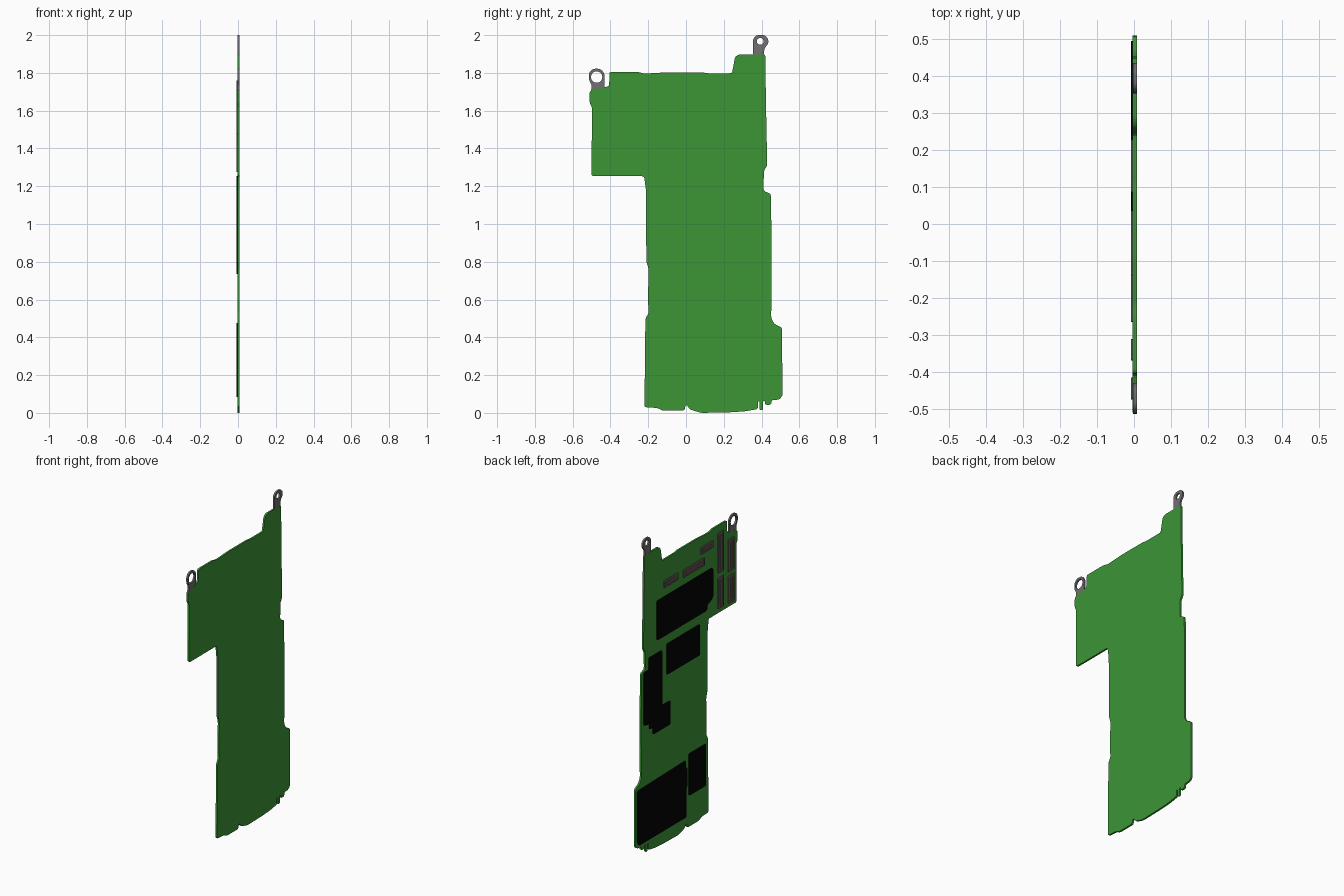
import bpy
from math import pi, sin, cos, radians
from mathutils import Vector

if "Cube" in bpy.data.objects:
    bpy.data.objects.remove(bpy.data.objects["Cube"])


def material(name, rgb):
    m = bpy.data.materials.new(name)
    m.diffuse_color = (*rgb, 1)
    m.use_nodes = True
    m.node_tree.nodes["Principled BSDF"].inputs["Base Color"].default_value = m.diffuse_color
    return m


GREEN = material("board_green", (0.045, 0.3, 0.036))
BLACK = material("chip_black", (0.001, 0.001, 0.001))
METAL = material("tab_metal", (0.17, 0.16, 0.17))
SHELL = material("connector_shell", (0.13, 0.12, 0.12))
BROWN = material("connector_core", (0.16, 0.075, 0.055))


def rounded(pts, r, seg=3):
    """Round every corner of a closed outline, limited by its edge lengths."""
    out, n = [], len(pts)
    for i in range(n):
        p, a, b = (Vector(pts[k % n]) for k in (i, i - 1, i + 1))
        d = min(r, 0.45 * (a - p).length, 0.45 * (b - p).length)
        s, e = p + (a - p).normalized() * d, p + (b - p).normalized() * d
        for k in range(seg + 1):
            t = k / seg
            out.append(s * (1 - t) ** 2 + p * 2 * t * (1 - t) + e * t * t)
    return out


def rect(y0, y1, z0, z1):
    return [(y0, z0), (y1, z0), (y1, z1), (y0, z1)]


def circle(y, z, r, n=28):
    return [(y + r * cos(2 * pi * k / n), z + r * sin(2 * pi * k / n)) for k in range(n)]


def plate(name, loops, x0, x1, mat):
    """Flat part in the YZ plane; loops after the first are holes."""
    cu = bpy.data.curves.new(name, 'CURVE')
    cu.dimensions, cu.fill_mode = '2D', 'BOTH'
    cu.extrude = (x1 - x0) / 2
    for loop in loops:
        sp = cu.splines.new('POLY')
        sp.points.add(len(loop) - 1)
        for pt, (y, z) in zip(sp.points, loop):
            pt.co = (y, z, 0, 1)
        sp.use_cyclic_u, sp.use_smooth = True, False
    cu.materials.append(mat)
    ob = bpy.data.objects.new(name, cu)
    bpy.context.collection.objects.link(ob)
    ob.location.x = (x0 + x1) / 2
    ob.rotation_euler = (pi / 2, 0, pi / 2)
    bpy.ops.object.select_all(action='DESELECT')
    ob.select_set(True)
    bpy.context.view_layer.objects.active = ob
    bpy.ops.object.convert(target='MESH')
    return bpy.context.object


BACK, FACE, TOP = 0.008, -0.0035, -0.008   # board back, board face, part tops
SINK = FACE + .001                          # parts sit slightly in the board

# circuit board: left edge, top edge, right edge, then notched bottom edge
board = [
    (-.22, .03), (-.215, .5), (-.197, .53), (-.202, .6), (-.197, .76),
    (-.21, .8), (-.212, 1.18), (-.222, 1.253), (-.5, 1.253), (-.498, 1.62),
    (-.51, 1.64), (-.51, 1.705), (-.407, 1.73), (-.405, 1.806), (-.26, 1.806),
    (-.22, 1.796), (-.1, 1.803), (.09, 1.803), (.11, 1.798), (.243, 1.798),
    (.26, 1.885), (.28, 1.898), (.42, 1.898), (.423, 1.66), (.43, 1.31),
    (.412, 1.28), (.411, 1.175), (.449, 1.16), (.454, .86), (.451, .5),
    (.469, .47), (.508, .452), (.511, .09), (.493, .07), (.452, .068),
    (.452, .043), (.418, .043), (.418, .062), (.408, .062), (.408, .015),
    (.389, .015), (.389, .06), (.381, .06), (.381, .02), (.31, .008),
    (.23, .003), (.08, .0), (.02, .018), (.006, .04), (-.002, .04),
    (-.008, .012), (-.125, .012), (-.15, .026)]
plate("circuit_board", [rounded(board, .012)], FACE, BACK, GREEN)

# screw tabs: blunt rounded eye on a short stem
tab_right = [(.357, 1.88), (.414, 1.88), (.414, 1.928), (.436, 1.955),
             (.436, 1.978), (.418, 2.0), (.372, 2.0), (.354, 1.978), (.354, 1.94)]
plate("screw_tab_right", [rounded(tab_right, .012), circle(.393, 1.967, .018)],
      -.003, .0075, METAL)
tab_left = [(-.505, 1.69), (-.432, 1.69), (-.43, 1.795), (-.452, 1.822),
            (-.494, 1.822), (-.514, 1.8), (-.514, 1.76), (-.498, 1.735)]
plate("screw_tab_left", [rounded(tab_left, .014), circle(-.473, 1.778, .03)],
      -.003, .0075, METAL)

# black shielded chips on the component face
chips = {
    "main_chip": [(-.2, 1.315), (.3, 1.315), (.3, 1.565), (-.25, 1.565),
                  (-.265, 1.55), (-.265, 1.39), (-.25, 1.365), (-.205, 1.35)],
    "square_chip": rect(-.13, .2, 1.06, 1.255),
    "stepped_chip": [(.38, 1.235), (.248, 1.235), (.248, .885), (.165, .885),
                     (.165, .735), (.34, .735), (.34, .78), (.375, .78),
                     (.375, .815), (.43, .825), (.43, 1.16), (.38, 1.16)],
    "lower_chip": [(.005, .085), (.48, .085), (.495, .11), (.495, .435),
                   (.01, .445), (.01, .4), (-.005, .39), (-.005, .28), (.005, .27)],
    "small_chip": rect(-.19, -.02, .21, .475),
}
for name, pts in chips.items():
    plate(name, [rounded(pts, .012)], TOP, SINK, BLACK)

# connectors: recessed core, raised shell frame and centre rib
connectors = [
    (-.37, -.312, 1.505, 1.76), (-.37, -.312, 1.28, 1.475),
    (-.475, -.415, 1.475, 1.68), (-.475, -.415, 1.275, 1.45),
    (-.265, -.14, 1.69, 1.735), (-.18, .035, 1.61, 1.66), (.085, .228, 1.62, 1.665)]
for i, (y0, y1, z0, z1) in enumerate(connectors, 1):
    w = .2 * min(y1 - y0, z1 - z0)
    g = 2 * w
    plate(f"connector_core_{i}", [rect(y0 + w / 2, y1 - w / 2, z0 + w / 2, z1 - w / 2)],
          -.005, SINK, BROWN)
    plate(f"connector_shell_{i}",
          [rounded(rect(y0, y1, z0, z1), .006), rect(y0 + w, y1 - w, z0 + w, z1 - w)],
          TOP, SINK, SHELL)
    plate(f"connector_rib_{i}", [rect(y0 + g, y1 - g, z0 + g, z1 - g)],
          -.0072, SINK, SHELL)
